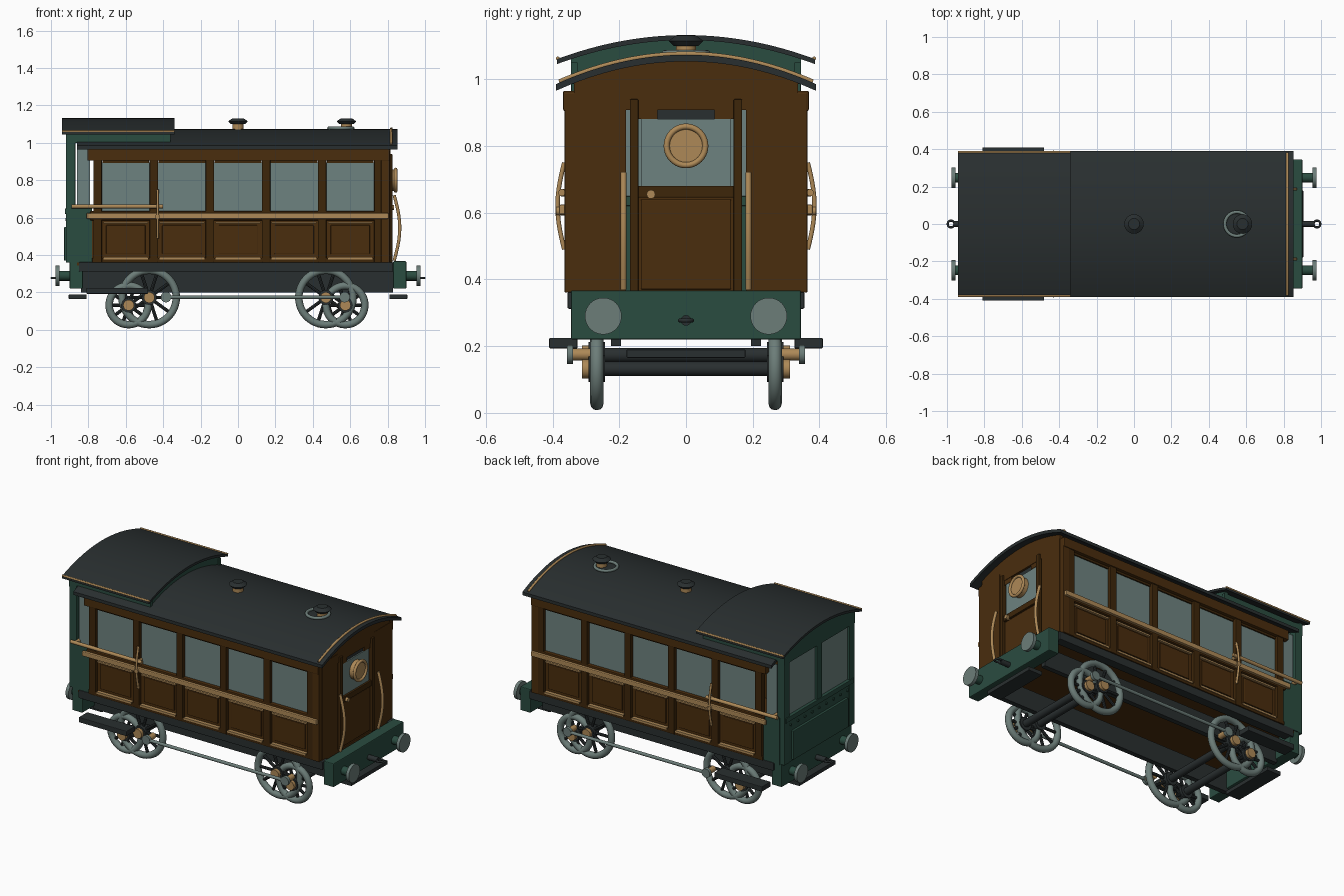
import bpy, math
from mathutils import Vector

if "Cube" in bpy.data.objects:
    bpy.data.objects.remove(bpy.data.objects["Cube"])

def material(name, r, g, b):
    m = bpy.data.materials.new(name)
    m.diffuse_color = (r, g, b, 1)
    m.use_nodes = True
    m.node_tree.nodes["Principled BSDF"].inputs["Base Color"].default_value = m.diffuse_color
    return m

WOOD = material("brown wood", 0.068, 0.026, 0.004)
TRIM = material("dark brown wood", 0.047, 0.019, 0.003)
GREEN = material("dark green", 0.023, 0.072, 0.051)
ROOF = material("charcoal", 0.022, 0.028, 0.029)
GLASS = material("grey green glass", 0.155, 0.225, 0.215)
STEEL = material("grey steel", 0.15, 0.205, 0.19)
BRASS = material("brass", 0.42, 0.25, 0.095)

def mesh(name, verts, faces, mat, smooth=False):
    me = bpy.data.meshes.new(name)
    me.from_pydata(verts, [], faces)
    me.materials.append(mat)
    ob = bpy.data.objects.new(name, me)
    bpy.context.collection.objects.link(ob)
    if smooth:
        finish(ob)
    return ob

def finish(ob):
    bpy.ops.object.select_all(action='DESELECT')
    ob.select_set(True)
    bpy.context.view_layer.objects.active = ob
    bpy.ops.object.shade_smooth_by_angle(angle=math.radians(35))

def box(name, x, y, z, mat, bevel=0.0):
    v = [(a, b, c) for a in x for b in y for c in z]
    f = [(0, 1, 3, 2), (4, 6, 7, 5), (0, 4, 5, 1), (2, 3, 7, 6), (0, 2, 6, 4), (1, 5, 7, 3)]
    ob = mesh(name, v, f, mat)
    if bevel:
        m = ob.modifiers.new("bevel", 'BEVEL')
        m.width, m.segments = bevel, 2
    return ob

def sides(name, x, y, z, mat, bevel=0.0):
    """Box on both long sides, y given as distances from the centre."""
    box(name + "_front", x, (-y[1], -y[0]), z, mat, bevel)
    box(name + "_back", x, y, z, mat, bevel)

def cyl(name, p, q, r, mat, n=24, r2=None):
    p, q = Vector(p), Vector(q)
    d = q - p
    bpy.ops.mesh.primitive_cone_add(vertices=n, radius1=r, radius2=r if r2 is None else r2,
                                    depth=d.length, location=(p + q) / 2,
                                    rotation=d.to_track_quat('Z', 'Y').to_euler())
    ob = bpy.context.object
    ob.name = name
    ob.data.materials.append(mat)
    finish(ob)

def ring(name, loc, R, r, mat, rot=(0, 0, 0), n=40):
    bpy.ops.mesh.primitive_torus_add(major_radius=R, minor_radius=r, major_segments=n,
                                     minor_segments=12, location=loc, rotation=rot)
    ob = bpy.context.object
    ob.name = name
    ob.data.materials.append(mat)
    finish(ob)

def tube(name, pts, r, mat):
    cu = bpy.data.curves.new(name, 'CURVE')
    cu.dimensions, cu.bevel_depth, cu.bevel_resolution, cu.use_fill_caps = '3D', r, 3, True
    s = cu.splines.new('POLY')
    s.points.add(len(pts) - 1)
    for p, c in zip(s.points, pts):
        p.co = (*c, 1)
    cu.materials.append(mat)
    bpy.context.collection.objects.link(bpy.data.objects.new(name, cu))

def arch(name, x, hw, top, bottom, mat, n=32):
    """Strip across y between two height functions, extruded along x."""
    ys = [-hw + 2 * hw * i / n for i in range(n + 1)]
    v, f = [], []
    for y in ys:
        v += [(x[0], y, bottom(y)), (x[0], y, top(y)), (x[1], y, top(y)), (x[1], y, bottom(y))]
    for i in range(n):
        for k in range(4):
            a, b = 4 * i + k, 4 * i + (k + 1) % 4
            f.append((a, b, b + 4, a + 4))
    e = 4 * n
    f += [(3, 2, 1, 0), (e, e + 1, e + 2, e + 3)]
    return mesh(name, v, f, mat, True)

def main_z(y): return 1.073 - 0.088 * (y / 0.39) ** 2
def cab_z(y): return 1.132 - 0.072 * (y / 0.387) ** 2

# roofs with brass edging
arch("main_roof", (-0.86, 0.853), 0.39, main_z, lambda y: main_z(y) - 0.02, ROOF)
arch("cab_roof", (-0.94, -0.34), 0.387, cab_z, lambda y: cab_z(y) - 0.015, ROOF)
tube("roof_end_bead", [(0.82, y / 50, main_z(y / 50) + 0.003) for y in range(-19, 20)], 0.007, BRASS)
for s in (-1, 1):
    tube("cab_roof_bead", [(-0.94, s * 0.384, 1.062), (-0.34, s * 0.384, 1.062)], 0.006, BRASS)

# roof vents
for x in (0, 0.58):
    cyl("vent_neck", (x, 0, 1.06), (x, 0, 1.105), 0.03, BRASS)
    cyl("vent_cap_rim", (x, 0, 1.1), (x, 0, 1.115), 0.038, ROOF, 32, 0.052)
    cyl("vent_cap", (x, 0, 1.115), (x, 0, 1.131), 0.052, ROOF, 32, 0.03)
ring("roof_ring", (0.55, 0, 1.078), 0.064, 0.009, STEEL)

# body floor and side walls
box("floor", (-0.86, 0.815), (-0.345, 0.345), (0.345, 0.365), WOOD)
sides("lower_wall", (-0.78, 0.8), (0.325, 0.342), (0.36, 0.63), WOOD)
sides("window_header", (-0.805, 0.81), (0.325, 0.368), (0.905, 0.965), WOOD, 0.004)
sides("window_sill", (-0.79, 0.81), (0.325, 0.362), (0.585, 0.635), WOOD, 0.004)
sides("bottom_rail", (-0.78, 0.81), (0.325, 0.36), (0.36, 0.385), TRIM, 0.003)
for i in range(6):
    x = -0.75 + 0.3 * i
    sides("side_post", (x - 0.0225, x + 0.0225), (0.325, 0.362), (0.36, 0.93), TRIM, 0.004)
sides("corner_post", (0.765, 0.812), (0.325, 0.364), (0.36, 0.96), WOOD, 0.004)
for i in range(5):
    x = -0.6 + 0.3 * i
    sides("side_window", (x - 0.13, x + 0.13), (0.334, 0.34), (0.63, 0.895), GLASS)
    sides("raised_panel", (x - 0.105, x + 0.105), (0.34, 0.35), (0.405, 0.56), WOOD, 0.004)
    sides("panel_bead_low", (x - 0.12, x + 0.12), (0.34, 0.364), (0.377, 0.389), BRASS)
    sides("panel_bead_high", (x - 0.12, x + 0.12), (0.34, 0.356), (0.568, 0.578), BRASS)
    sides("window_rail", (x - 0.125, x + 0.125), (0.335, 0.348), (0.892, 0.907), TRIM)

# brass rails and handles on the sides
sides("waist_rail", (-0.81, 0.805), (0.36, 0.38), (0.594, 0.624), BRASS, 0.005)
for s in (-1, 1):
    tube("cab_rail", [(-0.89, s * 0.372, 0.66), (-0.4, s * 0.372, 0.66)], 0.011, BRASS)
    for x in (-0.86, -0.43):
        cyl("rail_bracket", (x, s * 0.335, 0.66), (x, s * 0.375, 0.66), 0.011, BRASS, 12)
    tube("side_handle", [(-0.43, s * (0.365 + 0.02 * math.sin(math.pi * i / 10)), 0.49 + 0.026 * i)
                         for i in range(11)], 0.007, BRASS)
    cyl("handle_boss", (-0.43, s * 0.36, 0.605), (-0.43, s * 0.39, 0.605), 0.014, BRASS, 12)

# coach end with door, lamp and grab rails
arch("end_gable", (0.79, 0.813), 0.335, lambda y: main_z(y) - 0.018, lambda y: 0.908, WOOD)
for s in (-1, 1):
    def ys(a, b): return (min(s * a, s * b), max(s * a, s * b))
    box("end_panel", (0.79, 0.815), ys(0.18, 0.335), (0.36, 0.965), WOOD)
    box("door_post", (0.79, 0.825), ys(0.143, 0.168), (0.36, 0.94), TRIM, 0.003)
    box("door_top_rail", (0.79, 0.81), ys(0.085, 0.143), (0.88, 0.91), WOOD)
    tube("door_grab_rail", [(0.835 + 0.03 * math.sin(math.pi * i / 10), s * 0.187, 0.37 + 0.035 * i)
                            for i in range(11)], 0.009, BRASS)
box("door_top_slot", (0.79, 0.8), (-0.085, 0.085), (0.88, 0.91), ROOF)
box("end_door", (0.79, 0.808), (-0.143, 0.143), (0.36, 0.68), WOOD)
box("door_inset", (0.808, 0.814), (-0.135, 0.135), (0.37, 0.64), WOOD, 0.003)
box("door_ledge", (0.79, 0.82), (-0.143, 0.143), (0.645, 0.68), TRIM, 0.003)
box("door_window", (0.8, 0.808), (-0.135, 0.135), (0.68, 0.88), GLASS)
cyl("door_knob", (0.81, -0.105, 0.655), (0.835, -0.105, 0.655), 0.013, BRASS, 16)
cyl("end_lamp", (0.805, 0, 0.8), (0.842, 0, 0.8), 0.058, BRASS, 40)
ring("lamp_rim", (0.843, 0, 0.8), 0.058, 0.009, BRASS, (0, math.pi / 2, 0))

# green cab at the other end
sides("cab_post", (-0.92, -0.87), (0.295, 0.345), (0.36, 1.055), GREEN, 0.004)
sides("cab_frieze", (-0.92, -0.36), (0.325, 0.345), (1.0, 1.05), GREEN)
sides("cab_lower_side", (-0.89, -0.78), (0.325, 0.35), (0.36, 0.65), GREEN)
sides("cab_side_glass", (-0.86, -0.79), (0.33, 0.336), (0.65, 0.97), GLASS)
for x in (-0.92, -0.385):
    arch("cab_gable", (x, x + 0.02), 0.345, lambda y: cab_z(y) - 0.012, lambda y: 0.985, GREEN)
box("cab_end_wall", (-0.915, -0.89), (-0.335, 0.335), (0.36, 0.64), GREEN)
box("cab_end_panel", (-0.93, -0.91), (-0.27, 0.27), (0.37, 0.55), GREEN, 0.004)
box("cab_end_sill", (-0.925, -0.885), (-0.335, 0.335), (0.62, 0.65), GREEN, 0.003)
box("cab_mullion", (-0.92, -0.885), (-0.025, 0.025), (0.64, 1.0), GREEN, 0.003)
for s in (-1, 1):
    box("cab_end_window", (-0.905, -0.898), sorted((s * 0.02, s * 0.3)), (0.645, 0.99), GLASS)
for i in range(9):
    y = -0.28 + 0.07 * i
    cyl("cab_rivet", (-0.91, y, 0.59), (-0.922, y, 0.59), 0.008, GREEN, 10)

# underframe
sides("side_sill", (-0.85, 0.83), (0.3, 0.355), (0.312, 0.362), ROOF, 0.004)
sides("inner_frame", (-0.84, 0.83), (0.195, 0.225), (0.2, 0.32), ROOF)
sides("side_step", (-0.81, -0.48), (0.325, 0.41), (0.193, 0.225), ROOF, 0.004)

# buffer beams, buffers, couplings and end steps
for s in (-1, 1):
    box("buffer_beam", sorted((s * 0.83, s * 0.9)), (-0.345, 0.345), (0.22, 0.367), GREEN, 0.005)
    box("end_step", sorted((s * 0.81, s * 0.905)), (-0.178, 0.178), (0.165, 0.19), ROOF, 0.003)
    for y in (-0.248, 0.248):
        cyl("buffer_shank", (s * 0.89, y, 0.29), (s * 0.96, y, 0.29), 0.026, GREEN, 20)
        cyl("buffer_head", (s * 0.955, y, 0.29), (s * 0.975, y, 0.29), 0.055, STEEL, 32)
    cyl("coupling_bar", (s * 0.89, 0, 0.277), (s * 0.965, 0, 0.277), 0.016, ROOF, 12)
    ring("coupling_ring", (s * 0.978, 0, 0.277), 0.018, 0.006, ROOF, (0, 0, 0), 20)

# wheels with spokes, axles, hubs
def wheel(x, r, s):
    y, z = s * 0.267, r + 0.008
    ring("tyre", (x, y, z), r - 0.02, 0.02, STEEL, (math.pi / 2, 0, 0), 48)
    for k in range(10):
        a = 2 * math.pi * k / 10
        cyl("spoke", (x, y, z), (x + (r - 0.02) * math.cos(a), y, z + (r - 0.02) * math.sin(a)), 0.009, ROOF, 8)
    cyl("wheel_hub", (x, y - 0.025, z), (x, y + 0.025, z), 0.04, ROOF, 24)
    cyl("hub_cap", (x, y, z), (x, s * 0.312, z), 0.029, BRASS, 24)

for x, r in ((-0.475, 0.165), (-0.585, 0.124), (0.47, 0.165), (0.574, 0.124)):
    for s in (-1, 1):
        wheel(x, r, s)
    cyl("axle", (x, -0.29, r + 0.008), (x, 0.29, r + 0.008), 0.022, ROOF, 16)

# coupling rods and crank pins
for s in (-1, 1):
    tube("coupling_rod", [(-0.385, s * 0.347, 0.175), (0.57, s * 0.347, 0.175)], 0.01, STEEL)
    for x in (-0.385, 0.57):
        cyl("crank_pin", (x, s * 0.28, 0.175), (x, s * 0.34, 0.175), 0.018, BRASS, 16)
        cyl("rod_end", (x, s * 0.338, 0.175), (x, s * 0.357, 0.175), 0.028, STEEL, 24)
